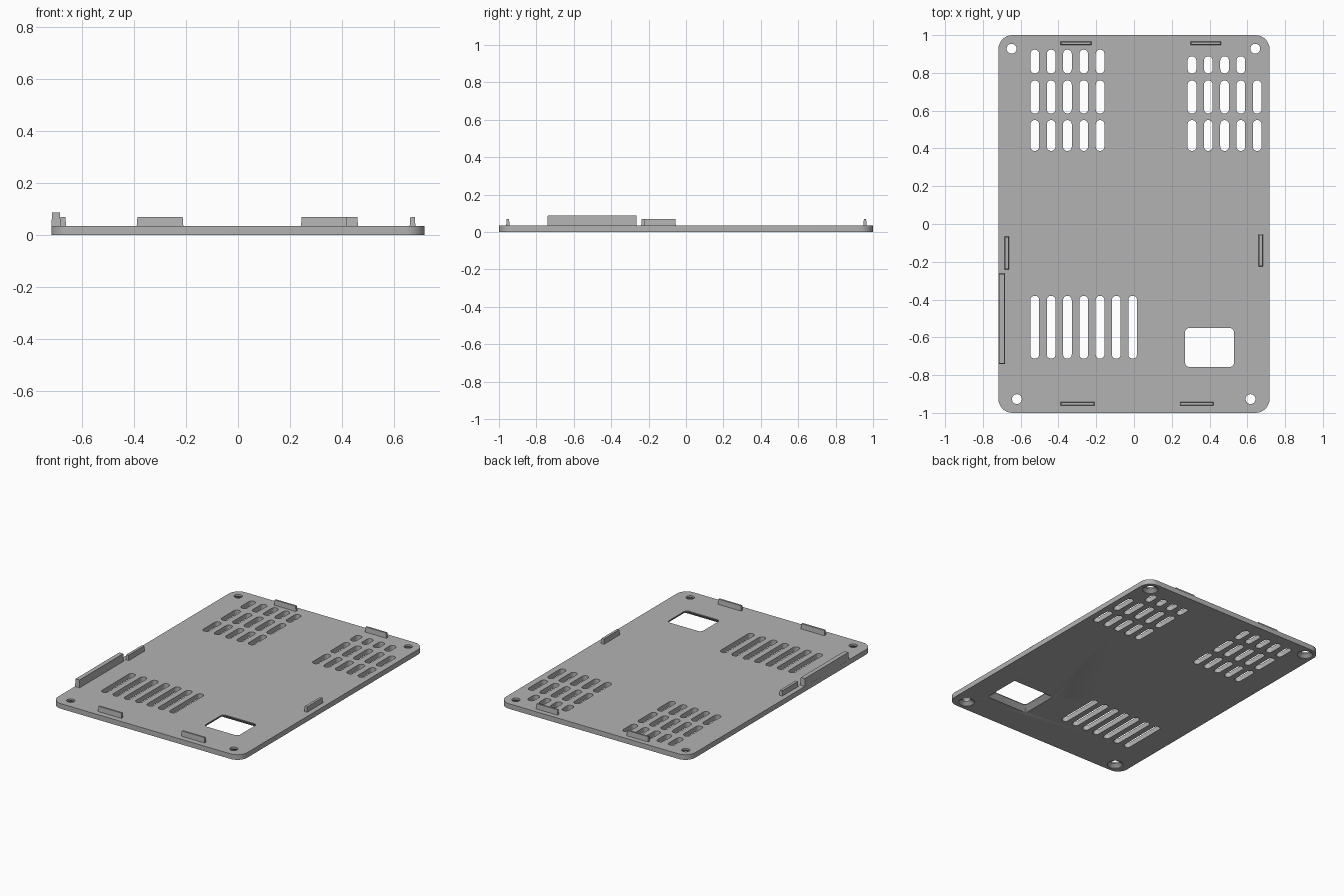
import bpy, bmesh
from math import sin, cos, pi

if "Cube" in bpy.data.objects:
    bpy.data.objects.remove(bpy.data.objects["Cube"], do_unlink=True)

grey = bpy.data.materials.new("plain grey")
grey.use_nodes = True
grey.diffuse_color = (0.45, 0.45, 0.45, 1)
grey.node_tree.nodes["Principled BSDF"].inputs["Base Color"].default_value = (0.45, 0.45, 0.45, 1)

T = 0.035  # plate thickness


def outline(x0, x1, y0, y1, r, steps=6):
    """Rounded rectangle as a counter-clockwise list of points."""
    r = min(r, (x1 - x0) / 2 - 0.0005, (y1 - y0) / 2 - 0.0005)
    centres = [(x1 - r, y1 - r), (x0 + r, y1 - r), (x0 + r, y0 + r), (x1 - r, y0 + r)]
    return [(cx + r * cos(a), cy + r * sin(a))
            for q, (cx, cy) in enumerate(centres)
            for a in [(q + s / steps) * pi / 2 for s in range(steps + 1)]]


def loft(bm, layers):
    """Closed solid through (z, outline) layers, from bottom to top."""
    rings = [[bm.verts.new((x, y, z)) for x, y in pts] for z, pts in layers]
    n = len(rings[0])
    bm.faces.new(rings[0][::-1])
    bm.faces.new(rings[-1])
    for low, high in zip(rings, rings[1:]):
        for i in range(n):
            j = (i + 1) % n
            bm.faces.new((low[i], low[j], high[j], high[i]))


def make(name, bm):
    mesh = bpy.data.meshes.new(name)
    bm.to_mesh(mesh)
    bm.free()
    mesh.materials.append(grey)
    ob = bpy.data.objects.new(name, mesh)
    bpy.context.collection.objects.link(ob)
    return ob


# Base plate with rounded corners
bm = bmesh.new()
loft(bm, [(z, outline(-0.718, 0.718, -1, 1, 0.075, 10)) for z in (0, T)])
plate = make("base_plate", bm)

# Vent slots
cuts = bmesh.new()
PITCH = 0.0863


def slot_row(x, count, y0, y1):
    for i in range(count):
        c = x + i * PITCH
        pts = outline(c - 0.023, c + 0.023, y0, y1, 0.023)
        loft(cuts, [(-0.01, pts), (T + 0.01, pts)])


for y0, y1 in ((0.585, 0.76), (0.387, 0.55)):
    slot_row(-0.525, 5, y0, y1)
    slot_row(0.307, 5, y0, y1)
slot_row(-0.525, 5, 0.797, 0.923)
slot_row(0.307, 4, 0.797, 0.888)
slot_row(-0.525, 7, -0.713, -0.38)

# Corner screw holes, countersunk from below
for x, y in ((-0.648, 0.928), (0.642, 0.928), (-0.62, -0.927), (0.617, -0.927)):
    loft(cuts, [(z, outline(x - r, x + r, y - r, y + r, r))
                for z, r in ((-0.01, 0.05), (0.002, 0.05), (0.022, 0.026), (T + 0.01, 0.026))])

# Window, bevelled from below
loft(cuts, [(z, outline(0.27 - g, 0.53 + g, -0.757 - g, -0.55 + g, r))
            for z, g, r in ((-0.01, 0.04, 0.003), (0.03, 0, 0.025), (T + 0.01, 0, 0.025))])

cutter = make("cutter", cuts)
cutter.hide_render = True
mod = plate.modifiers.new("openings", "BOOLEAN")
mod.operation, mod.solver, mod.object = "DIFFERENCE", "EXACT", cutter
bpy.context.view_layer.objects.active = plate
plate.select_set(True)
bpy.ops.object.modifier_apply(modifier=mod.name)
bpy.data.objects.remove(cutter, do_unlink=True)
bpy.ops.object.shade_smooth_by_angle(angle=0.6)


# Upright clips and side wall
def upright(name, x0, x1, y0, y1, top):
    bm = bmesh.new()
    d = 0.003
    rects = [(0.03, 0), (top, d)]
    loft(bm, [(z, [(x0 + k, y0 + k), (x1 - k, y0 + k), (x1 - k, y1 - k), (x0 + k, y1 - k)])
              for z, k in rects])
    make(name, bm)


upright("back_clip_right", -0.39, -0.225, 0.948, 0.966, 0.07)
upright("back_clip_left", 0.30, 0.462, 0.948, 0.966, 0.07)
upright("front_clip_right", -0.39, -0.21, -0.962, -0.943, 0.07)
upright("front_clip_left", 0.242, 0.42, -0.962, -0.943, 0.07)
upright("side_clip_right", -0.685, -0.661, -0.24, -0.066, 0.07)
upright("side_clip_left", 0.66, 0.683, -0.226, -0.054, 0.07)
upright("side_wall", -0.718, -0.682, -0.742, -0.263, 0.087)
